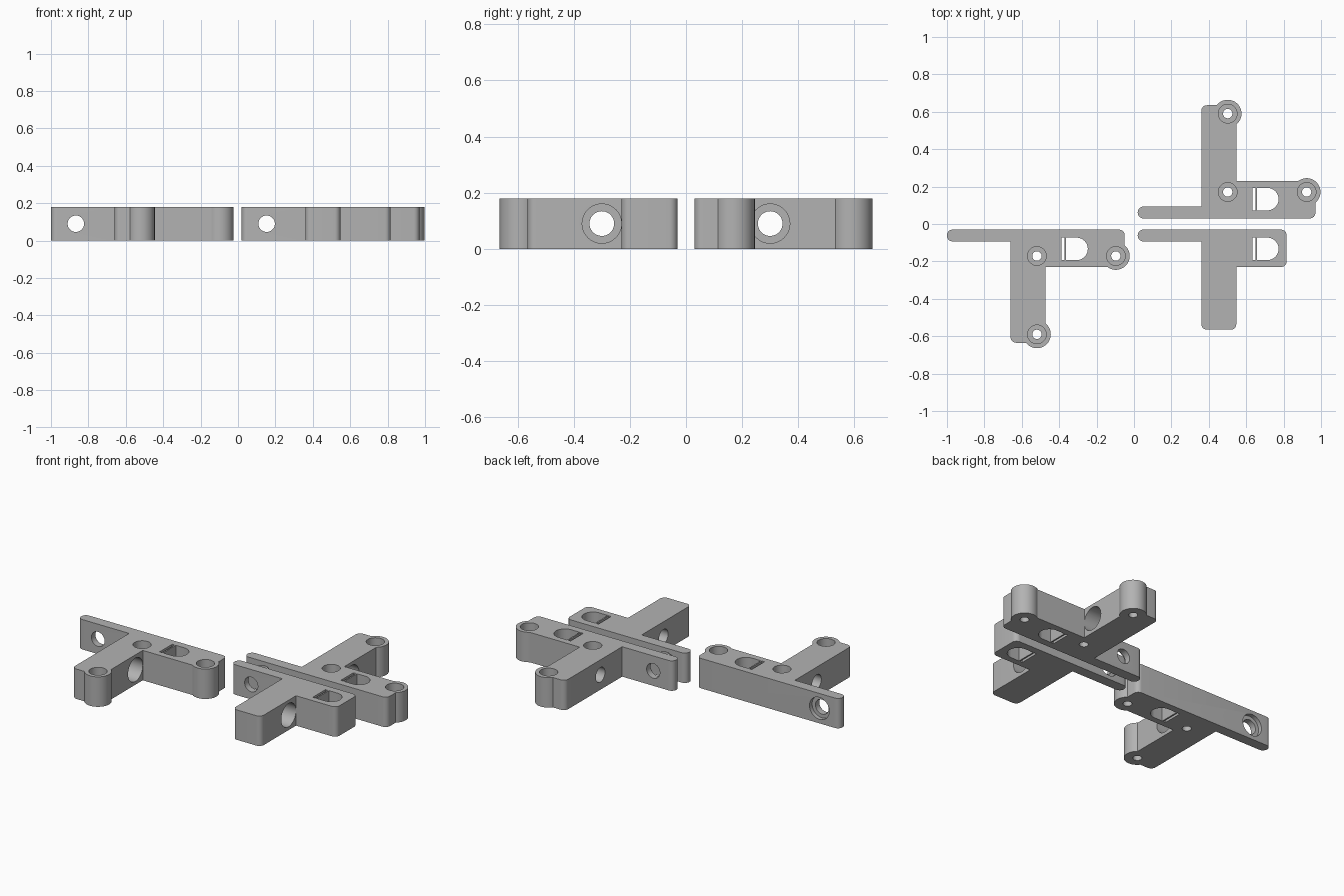
import bpy, bmesh, math
from mathutils import Vector, Matrix

cube = bpy.data.objects.get("Cube")
if cube:
    bpy.data.objects.remove(cube)

H = 0.18          # thickness of every bracket
GAP = 0.03        # distance of the straight edge from the centre line

grey = bpy.data.materials.new("mid_grey")
grey.use_nodes = True
COLOUR = (0.45, 0.45, 0.45, 1)
grey.diffuse_color = COLOUR
grey.node_tree.nodes["Principled BSDF"].inputs["Base Color"].default_value = COLOUR


def to_object(name, bm):
    bmesh.ops.recalc_face_normals(bm, faces=bm.faces)
    mesh = bpy.data.meshes.new(name)
    bm.to_mesh(mesh)
    bm.free()
    mesh.materials.append(grey)
    obj = bpy.data.objects.new(name, mesh)
    bpy.context.scene.collection.objects.link(obj)
    return obj


def prism(name, points, z0, z1):
    bm = bmesh.new()
    face = bm.faces.new([bm.verts.new((x, y, z0)) for x, y in points])
    new = bmesh.ops.extrude_face_region(bm, geom=[face])["geom"]
    bmesh.ops.translate(bm, vec=(0, 0, z1 - z0),
                        verts=[v for v in new if isinstance(v, bmesh.types.BMVert)])
    return to_object(name, bm)


def cylinder(name, start, end, radius):
    start, end = Vector(start), Vector(end)
    axis = end - start
    turn = Vector((0, 0, 1)).rotation_difference(axis).to_matrix().to_4x4()
    bm = bmesh.new()
    bmesh.ops.create_cone(bm, cap_ends=True, segments=48, radius1=radius, radius2=radius,
                          depth=axis.length,
                          matrix=Matrix.Translation((start + end) / 2) @ turn)
    return to_object(name, bm)


def rounded(corners):
    """Outline from (x, y, radius) corners; a zero radius stays sharp."""
    out = []
    for i, (x, y, r) in enumerate(corners):
        p = Vector((x, y))
        if not r:
            out.append(p)
            continue
        a = (Vector(corners[i - 1][:2]) - p).normalized() * r
        b = (Vector(corners[(i + 1) % len(corners)][:2]) - p).normalized() * r
        for k in range(9):
            t = k * math.pi / 16
            out.append(p + a * (1 - math.sin(t)) + b * (1 - math.cos(t)))
    return out


def bracket(name, x0, side, end, leg, screws):
    def at(x, d, z=0):
        return (x0 + x, side * (GAP + d), z)

    # T-shaped body: thin arm, thick arm and cross leg
    r = 0.03
    outline = [(0, 0, r), (0, 0.063, r), (0.34, 0.063, 0), (0.34, leg, r),
               (0.527, leg, r), (0.527, 0.2, 0), (end, 0.2, r), (end, 0, r)]
    body = prism(name, [at(*p)[:2] for p in rounded(outline)], 0, H)
    tools = []

    # Round screw bosses at the two free ends
    spots = [(0.481, 0.141), (0.903, 0.141), (0.481, 0.56)] if screws else []
    for x, d in spots[1:]:
        tools.append(("UNION", cylinder("boss", at(x, d), at(x, d, H), 0.074)))

    # Counterbored vertical screw holes
    for x, d in spots:
        tools.append(("DIFFERENCE", cylinder("screw_hole", at(x, d, -0.1), at(x, d, 0.3), 0.025)))
        tools.append(("DIFFERENCE", cylinder("screw_bore", at(x, d, 0.08), at(x, d, 0.3), 0.05)))

    # Hole through the thin arm, recessed on the straight edge
    z = H / 2
    tools.append(("DIFFERENCE", cylinder("arm_hole", at(0.133, -0.1, z), at(0.133, 0.15, z), 0.044)))
    tools.append(("DIFFERENCE", cylinder("arm_bore", at(0.133, -0.1, z), at(0.133, 0.025, z), 0.066)))

    # Hole through the leg with a wide bore from one side
    tools.append(("DIFFERENCE", cylinder("leg_hole", at(0.2, 0.27, z), at(0.7, 0.27, z), 0.044)))
    tools.append(("DIFFERENCE", cylinder("leg_bore", at(0.427, 0.27, z), at(0.7, 0.27, z), 0.07)))

    # D-shaped slot, split by a thin web
    mid, w = 0.103, 0.06
    strip = [(0.613, mid - w), (0.629, mid - w), (0.629, mid + w), (0.613, mid + w)]
    dee = [(0.637, mid + w), (0.637, mid - w)]
    for k in range(25):
        t = math.pi * (k / 24 - 0.5)
        dee.append((0.693 + w * math.cos(t), mid + w * math.sin(t)))
    for shape in (strip, dee):
        tools.append(("DIFFERENCE", prism("slot", [at(*p)[:2] for p in shape], -0.1, 0.3)))

    # Combine everything into one solid
    for operation, tool in tools:
        mod = body.modifiers.new(tool.name, "BOOLEAN")
        mod.operation, mod.solver, mod.object = operation, "EXACT", tool
    bpy.context.view_layer.update()
    graph = bpy.context.evaluated_depsgraph_get()
    mesh = bpy.data.meshes.new_from_object(body.evaluated_get(graph))
    body.modifiers.clear()
    body.data = mesh
    mesh.materials.clear()
    mesh.materials.append(grey)
    for polygon in mesh.polygons:
        polygon.material_index = 0
    for _, tool in tools:
        bpy.data.objects.remove(tool)

    bpy.ops.object.select_all(action="DESELECT")
    body.select_set(True)
    bpy.context.view_layer.objects.active = body
    bpy.ops.object.shade_smooth_by_angle(angle=math.radians(30))


bracket("front_right_bracket", -1.0, -1, 0.95, 0.605, True)
bracket("back_left_bracket", 0.02, 1, 0.95, 0.605, True)
bracket("front_left_plain_bracket", 0.02, -1, 0.796, 0.535, False)
